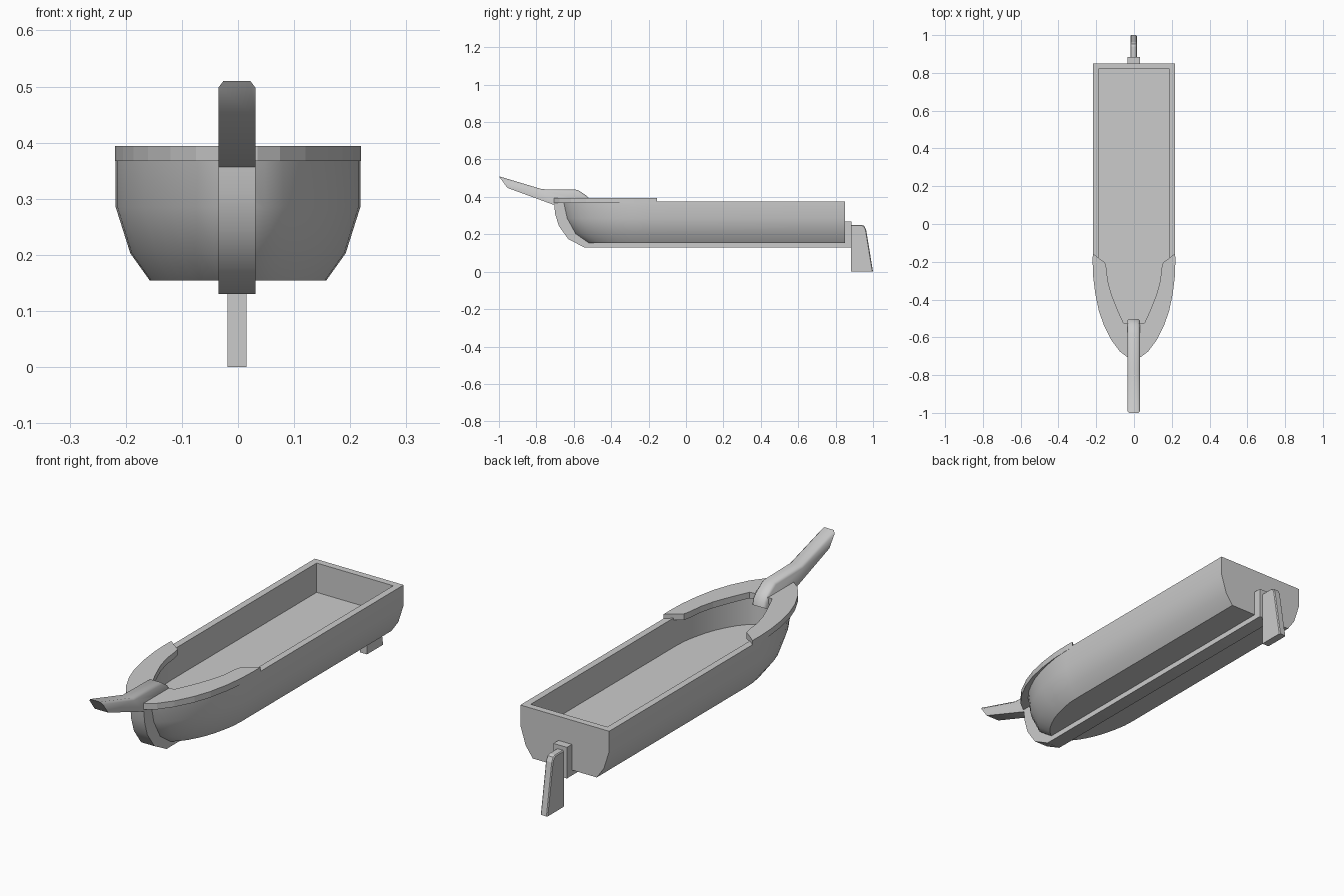
import bpy, bmesh, math

if "Cube" in bpy.data.objects:
    bpy.data.objects.remove(bpy.data.objects["Cube"])

def make_object(name, bm, smooth=0):
    bmesh.ops.remove_doubles(bm, verts=bm.verts, dist=1e-5)
    bmesh.ops.recalc_face_normals(bm, faces=bm.faces)
    mesh = bpy.data.meshes.new(name)
    bm.to_mesh(mesh)
    bm.free()
    obj = bpy.data.objects.new(name, mesh)
    bpy.context.collection.objects.link(obj)
    if smooth:
        bpy.ops.object.select_all(action='DESELECT')
        obj.select_set(True)
        bpy.context.view_layer.objects.active = obj
        bpy.ops.object.shade_smooth_by_angle(angle=math.radians(smooth))
    return obj

# Plan shape of the bow: (fraction of half width, fraction of bow length)
BOW = [(1, 0), (0.985, 0.15), (0.93, 0.30), (0.855, 0.45), (0.765, 0.58),
       (0.65, 0.70), (0.52, 0.81), (0.37, 0.90), (0.22, 0.965), (0, 1)]
BOW_START = -0.2

def outline(w, tip, stern):
    half = [(w, stern)] + [(w * fx, BOW_START + (tip - BOW_START) * fy) for fx, fy in BOW]
    return half + [(-x, y) for x, y in reversed(half[:-1])]

# Hull: outer skin levels, over the rim, down to the cargo floor
LEVELS = [(0.157, -0.53, 0.85, 0.154), (0.192, -0.60, 0.85, 0.203),
          (0.218, -0.645, 0.85, 0.285), (0.218, -0.665, 0.85, 0.375),
          (0.188, -0.565, 0.82, 0.375), (0.188, -0.565, 0.82, 0.245)]
bm = bmesh.new()
rings = [[bm.verts.new((x, y, z)) for x, y in outline(w, tip, stern)]
         for w, tip, stern, z in LEVELS]
for a, b in zip(rings, rings[1:]):
    for i in range(len(a)):
        j = (i + 1) % len(a)
        bm.faces.new((a[i], a[j], b[j], b[i]))
bm.faces.new(rings[0])
bm.faces.new(rings[-1])
make_object("hull", bm, 35)

# Raised bow rail: strip between outer and inner plan curves, mirrored
outer = [(0.218, -0.155), (0.219, -0.2), (0.216, -0.28), (0.205, -0.37), (0.186, -0.46),
         (0.16, -0.535), (0.12, -0.615), (0.075, -0.675), (0.035, -0.705), (0, -0.712)]
inner = [(0.19, -0.178), (0.153, -0.205), (0.146, -0.235), (0.139, -0.30), (0.122, -0.365),
         (0.101, -0.42), (0.08, -0.47), (0.055, -0.525), (0.035, -0.527), (0, -0.527)]
bm = bmesh.new()
for s in (1, -1):
    rows = [[bm.verts.new((s * p[0], p[1], z)) for p in pts]
            for pts, z in ((outer, 0.367), (outer, 0.394), (inner, 0.394), (inner, 0.367))]
    for k in range(4):
        a, b = rows[k], rows[(k + 1) % 4]
        for i in range(len(a) - 1):
            bm.faces.new((a[i], a[i + 1], b[i + 1], b[i]))
    bm.faces.new([r[0] for r in rows])
make_object("bow_rail", bm)

def side_plate(profile, x0, x1):
    """Extrude a (y, z) profile across x."""
    bm = bmesh.new()
    face = bm.faces.new([bm.verts.new((x0, y, z)) for y, z in profile])
    ext = bmesh.ops.extrude_face_region(bm, geom=[face])
    moved = [v for v in ext['geom'] if isinstance(v, bmesh.types.BMVert)]
    bmesh.ops.translate(bm, verts=moved, vec=(x1 - x0, 0, 0))
    return bm

def bevel_along(bm, path, offset):
    """Bevel the side edges running along the given (y, z) points."""
    on_path = lambda v: any(abs(v.co.y - y) + abs(v.co.z - z) < 1e-4 for y, z in path)
    edges = [e for e in bm.edges if e.verts[0].co.x == e.verts[1].co.x
             and all(on_path(v) for v in e.verts)]
    bmesh.ops.bevel(bm, geom=edges, offset=offset, segments=1, affect='EDGES')

# Keel, curved stem and stern post in one profile
keel = [(0.885, 0.13), (-0.545, 0.13), (-0.63, 0.175), (-0.68, 0.245), (-0.70, 0.31),
        (-0.705, 0.37), (-0.59, 0.37), (-0.575, 0.25), (-0.51, 0.165), (0.84, 0.165),
        (0.84, 0.268), (0.885, 0.268)]
make_object("keel", side_plate(keel, -0.035, 0.031), 40)

# Bowsprit with bevelled upper edges and a rounded inboard end
top = [(-0.502, 0.355), (-0.508, 0.378), (-0.53, 0.405), (-0.58, 0.438),
       (-0.77, 0.441), (-1.0, 0.51)]
sprit = top + [(-0.955, 0.448), (-0.70, 0.355), (-0.60, 0.355), (-0.545, 0.365), (-0.53, 0.34)]
bm = side_plate(sprit, -0.035, 0.031)
bevel_along(bm, top, 0.009)
make_object("bowsprit", bm, 50)

# Rudder blade
edge = [(1.0, 0.0), (0.963, 0.225), (0.953, 0.245), (0.94, 0.25), (0.883, 0.25)]
bm = side_plate([(0.883, 0.0)] + edge, -0.019, 0.015)
bevel_along(bm, edge, 0.004)
make_object("rudder", bm)
